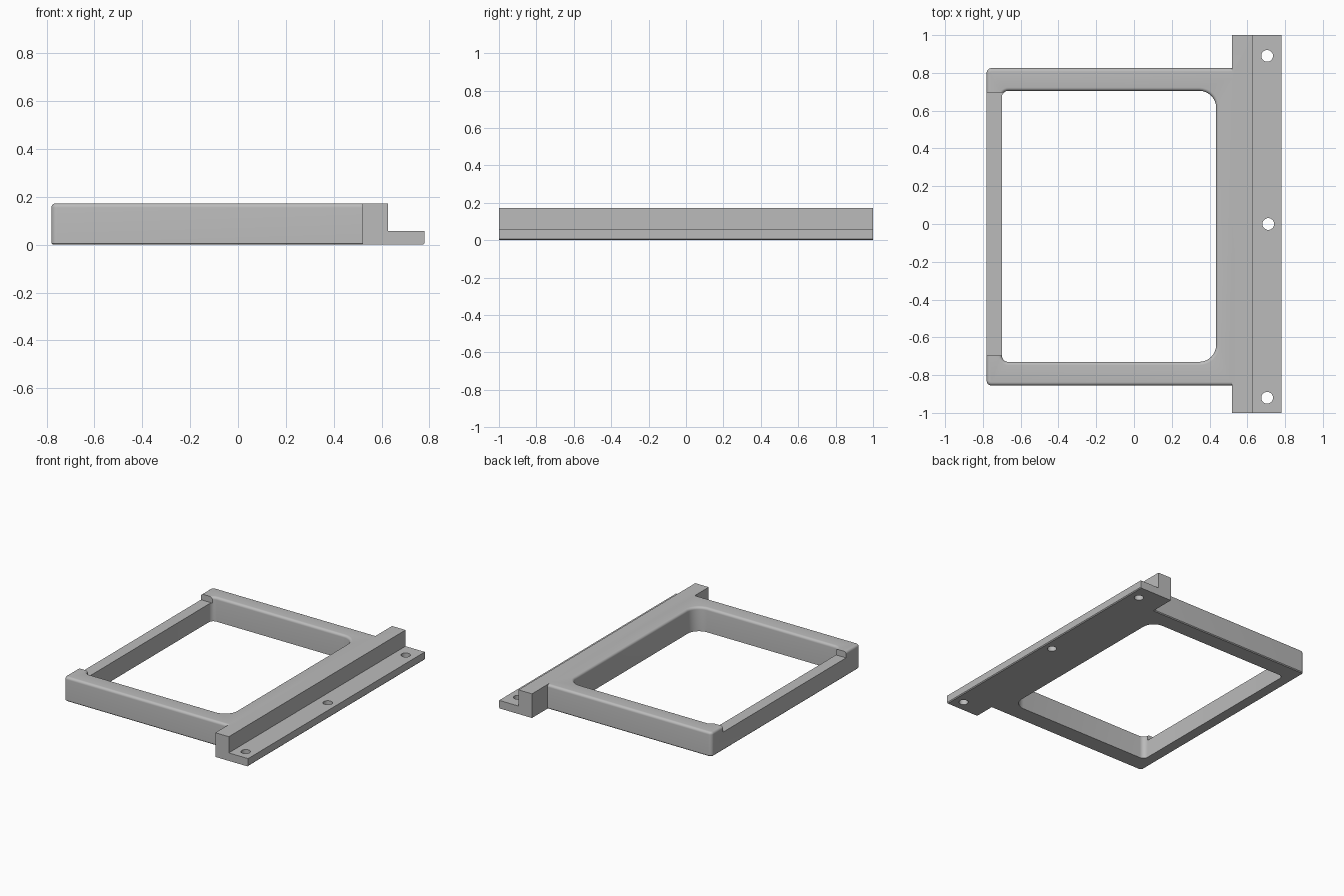
import bpy, bmesh, math

if "Cube" in bpy.data.objects:
    bpy.data.objects.remove(bpy.data.objects["Cube"], do_unlink=True)

H = 0.173        # full height
FILLET = 0.018   # rounding of upper edges

grey = bpy.data.materials.new("plain grey")
grey.use_nodes = True
colour = (0.5, 0.5, 0.5, 1)
grey.diffuse_color = colour
grey.node_tree.nodes["Principled BSDF"].inputs["Base Color"].default_value = colour


def rounded_rect(x0, x1, y0, y1, r_left, r_right, grow, steps=8):
    """Counter-clockwise outline, grown outward by a given distance."""
    corners = [(x1 - r_right, y1 - r_right, r_right, 0),
               (x0 + r_left, y1 - r_left, r_left, 90),
               (x0 + r_left, y0 + r_left, r_left, 180),
               (x1 - r_right, y0 + r_right, r_right, 270)]
    points = []
    for cx, cy, r, start in corners:
        for i in range(steps + 1):
            a = math.radians(start + 90 * i / steps)
            points.append((cx + (r + grow) * math.cos(a), cy + (r + grow) * math.sin(a)))
    return points


def loft(name, rings):
    """Closed solid through matching rings of points."""
    bm = bmesh.new()
    loops = [[bm.verts.new(p) for p in ring] for ring in rings]
    n = len(loops[0])
    for low, high in zip(loops, loops[1:]):
        for i in range(n):
            j = (i + 1) % n
            bm.faces.new((low[i], low[j], high[j], high[i]))
    bm.faces.new(loops[0][::-1])
    bm.faces.new(loops[-1])
    bmesh.ops.recalc_face_normals(bm, faces=bm.faces)
    mesh = bpy.data.meshes.new(name)
    bm.to_mesh(mesh)
    bm.free()
    mesh.materials.append(grey)
    obj = bpy.data.objects.new(name, mesh)
    bpy.context.collection.objects.link(obj)
    return obj


def rect_loft(name, rect, levels):
    return loft(name, [[(x, y, z) for x, y in rounded_rect(*rect, grow)] for z, grow in levels])


def combine(target, tool, operation):
    mod = target.modifiers.new(tool.name, "BOOLEAN")
    mod.operation, mod.solver, mod.object = operation, "EXACT", tool
    tool.hide_render = True
    return tool


def fillet_levels(sign):
    """Quarter round up to the top: inward (-1) or flared outward (+1)."""
    angles = [math.radians(90 * i / 6) for i in range(7)]
    return [(H - FILLET + FILLET * math.sin(a), sign * FILLET * (1 - math.cos(a))) for a in angles]


# Frame slab with rounded upper edges and a fine lower chamfer
frame = rect_loft("mounting_frame", (-0.78, 0.57, -0.855, 0.825, 0.025, 0.025),
                  [(0, -0.006), (0.006, 0)] + fillet_levels(-1))

# Stepped rail with a low screw flange on its outer side
profile = [(0.52, 0), (0.774, 0), (0.78, 0.006), (0.78, 0.057),
           (0.627, 0.057), (0.627, H), (0.52, H)]
rail = loft("stepped_rail", [[(x, y, z) for x, z in profile] for y in (-1, 1)])
tools = [combine(frame, rail, "UNION")]

# Large window with a flared upper rim
opening = rect_loft("window_cutter", (-0.70, 0.435, -0.73, 0.705, 0.035, 0.09),
                    [(-0.1, 0)] + fillet_levels(1) + [(H + 0.1, FILLET)])
tools.append(combine(frame, opening, "DIFFERENCE"))

# Lowered end bar between the two corner posts
notch = rect_loft("notch_cutter", (-0.9, -0.6, -0.697, 0.695, 0.01, 0.01),
                  [(0.13, 0), (H + 0.1, 0)])
tools.append(combine(frame, notch, "DIFFERENCE"))

# Screw holes through the flange
for k, (x, y) in enumerate([(0.705, -0.92), (0.711, 0), (0.705, 0.89)]):
    circle = [(x + 0.031 * math.cos(math.tau * i / 32), y + 0.031 * math.sin(math.tau * i / 32))
              for i in range(32)]
    hole = loft(f"hole_cutter_{k}", [[(px, py, z) for px, py in circle] for z in (-0.1, 0.1)])
    tools.append(combine(frame, hole, "DIFFERENCE"))

# Bake the cuts and drop the helpers
bpy.context.view_layer.update()
baked = bpy.data.meshes.new_from_object(frame.evaluated_get(bpy.context.evaluated_depsgraph_get()))
frame.modifiers.clear()
frame.data = baked
for tool in tools:
    bpy.data.objects.remove(tool, do_unlink=True)

bpy.ops.object.select_all(action="DESELECT")
frame.select_set(True)
bpy.context.view_layer.objects.active = frame
bpy.ops.object.shade_smooth_by_angle(angle=math.radians(30))
